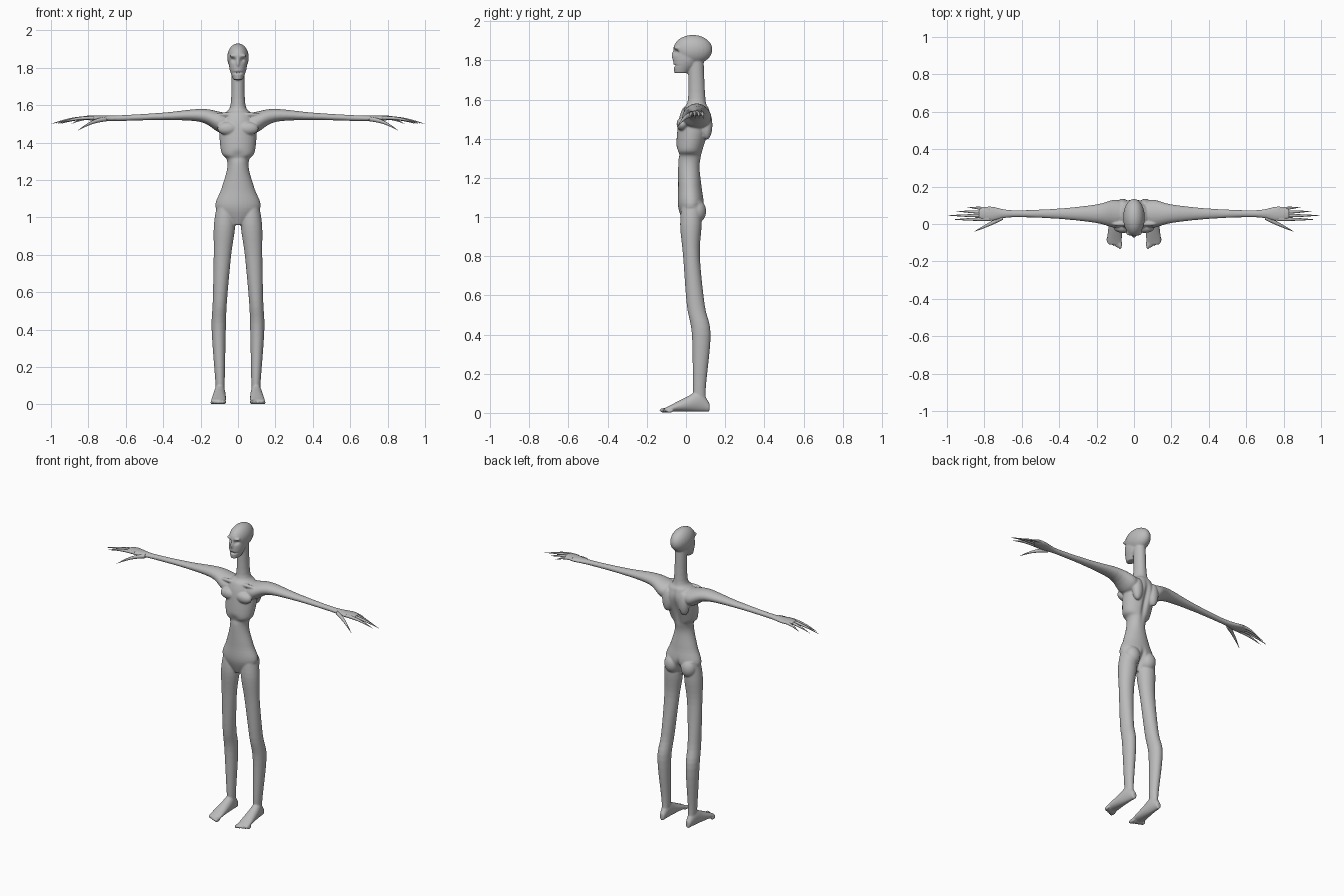
import bpy, bmesh, math
from mathutils import Vector, Matrix

if "Cube" in bpy.data.objects:
    bpy.data.objects.remove(bpy.data.objects["Cube"])

skin = bpy.data.materials.new("grey_skin")
skin.use_nodes = True
grey = (.5, .5, .5, 1)
skin.diffuse_color = grey
skin.node_tree.nodes["Principled BSDF"].inputs["Base Color"].default_value = grey

BOTH_SIDES = (1, -1)
MIDDLE = (1,)


def smooth_sections(sections, steps=5):
    """Fill in between the key sections along a Catmull-Rom spline."""
    keys = [Vector(section) for section in sections]
    keys = [keys[0], *keys, keys[-1]]
    filled = []
    for before, start, end, after in zip(keys, keys[1:], keys[2:], keys[3:]):
        for step in range(steps):
            t = step / steps
            bend_in = (end - before) / 2
            bend_out = (after - start) / 2
            gap = end - start
            filled.append(start + t * (bend_in + t * (3 * gap - 2 * bend_in - bend_out
                                                      + t * (bend_in + bend_out - 2 * gap))))
    return filled + [keys[-1]]


def loft(bm, sections, axis, sides=MIDDLE, count=24):
    """Closed tube of ovals: position, two centre values, two half sizes."""
    for side in sides:
        rings = []
        for along, centre_a, centre_b, half_a, half_b in smooth_sections(sections):
            ring = []
            for k in range(count):
                angle = math.tau * k / count
                point = [centre_a + half_a * math.cos(angle), centre_b + half_b * math.sin(angle)]
                point.insert("xyz".index(axis), along)
                point[0] *= side
                ring.append(bm.verts.new(point))
            rings.append(ring)
        for low, high in zip(rings, rings[1:]):
            for k in range(count):
                bm.faces.new((low[k], low[k - 1], high[k - 1], high[k]))
        bm.faces.new(rings[0])
        bm.faces.new(reversed(rings[-1]))


def blob(bm, centre, size, sides=BOTH_SIDES):
    """Ellipsoid, mirrored by default."""
    for side in sides:
        x, y, z = centre
        place = Matrix.Translation((side * x, y, z)) @ Matrix.Diagonal((*size, 1))
        bmesh.ops.create_uvsphere(bm, u_segments=24, v_segments=16, radius=1, matrix=place)


def upright(sections):
    """Centred sections given as height, half width, front and back."""
    return [(z, 0, (front + back) / 2, half, (back - front) / 2)
            for z, half, front, back in sections]


def finish(bm, name):
    bmesh.ops.recalc_face_normals(bm, faces=bm.faces)
    mesh = bpy.data.meshes.new(name)
    bm.to_mesh(mesh)
    bm.free()
    mesh.materials.append(skin)
    mesh.shade_smooth()
    obj = bpy.data.objects.new(name, mesh)
    bpy.context.collection.objects.link(obj)
    return obj


bm = bmesh.new()

# Torso and neck: crotch, hips, waist, rib edge, chest, shoulders, neck
loft(bm, upright([
    (.96, .03, -.01, .04),
    (1.05, .12, -.04, .09),
    (1.15, .09, -.04, .08),
    (1.25, .06, -.04, .07),
    (1.31, .06, -.04, .08),
    (1.35, .09, -.05, .09),
    (1.48, .1, -.04, .13),
    (1.55, .08, -.02, .12),
    (1.6, .04, .01, .1),
    (1.8, .035, .01, .09)]), "z", count=32)

# Head: skull, then jaw and face, nose and brows
blob(bm, (0, .035, 1.855), (.058, .1, .075), MIDDLE)
loft(bm, upright([
    (1.735, .025, -.06, .01),
    (1.8, .047, -.066, .07),
    (1.88, .045, -.06, .06)]), "z")
blob(bm, (0, -.06, 1.825), (.01, .014, .025), MIDDLE)
blob(bm, (.024, -.045, 1.864), (.02, .018, .01))

# Legs: hip, thigh, knee, calf, ankle, heel
loft(bm, [
    (1.08, .07, .03, .04, .05),
    (.96, .072, .025, .057, .055),
    (.8, .083, .028, .047, .043),
    (.55, .097, .05, .038, .046),
    (.4, .103, .078, .038, .048),
    (.12, .096, .068, .025, .033),
    (.03, .095, .075, .02, .035)], "z", BOTH_SIDES)
blob(bm, (.06, .055, 1.03), (.05, .048, .06))

# Feet: position, half width and top, resting on a flat sole
SOLE = .006
feet = [(.12, .015, .05), (.07, .027, .11), (0, .035, .08), (-.09, .04, .034), (-.11, .03, .025)]
loft(bm, [(y, .1 - y / 20, (top + SOLE) / 2, half, (top - SOLE) / 2)
          for y, half, top in feet], "y", BOTH_SIDES)

# Toes, shrinking outwards
for toe in range(5):
    shrink = 1 - toe / 12
    blob(bm, (.074 + toe / 60, -.108 + toe / 160, .013 * shrink),
         (.0105 * shrink, .028 * shrink, .013 * shrink))

# Arms and palms: position, height, half depth and half thickness
ARM_Y = .055
arms = [(.03, 1.51, .05, .04), (.1, 1.51, .075, .055), (.2, 1.545, .05, .035),
        (.4, 1.54, .028, .02), (.65, 1.53, .019, .015), (.77, 1.53, .04, .014),
        (.83, 1.535, .025, .008)]
loft(bm, [(x, ARM_Y, z, depth, thick) for x, z, depth, thick in arms], "x", BOTH_SIDES)

# Shoulder blades, chest muscles and collar bones
blob(bm, (.06, .105, 1.47), (.034, .03, .075))
blob(bm, (.055, -.018, 1.475), (.055, .03, .035))
blob(bm, (.06, 0, 1.55), (.06, .013, .011))
body = finish(bm, "body")

# Fuse the parts into one skin
fuse = body.modifiers.new("fuse", "REMESH")
fuse.mode = "VOXEL"
fuse.voxel_size = .0045
soften = body.modifiers.new("soften", "SMOOTH")
soften.iterations = 7
bpy.context.view_layer.update()
graph = bpy.context.evaluated_depsgraph_get()
fused = bpy.data.meshes.new_from_object(body.evaluated_get(graph))
body.modifiers.clear()
body.data = fused
fused.materials.clear()
fused.materials.append(skin)
fused.shade_smooth()


def press(x, z, width, height, depth, front=True):
    """Dent the front or back of the skin with a soft brush, on both sides."""
    for vert in fused.vertices:
        if (vert.co.y < .03) == front:
            distance = Vector(((abs(vert.co.x) - x) / width, (vert.co.z - z) / height))
            if distance.length < 3:
                vert.co.y += (depth if front else -depth) * math.exp(-distance.length_squared)


# Eye sockets, mouth, hollow under the ribs, spine and seat cleft
press(.024, 1.842, .013, .012, .014)
press(0, 1.773, .024, .005, .012)
press(0, 1.33, .035, .025, .01)
press(0, 1.42, .016, .1, .016, front=False)
press(0, 1.01, .014, .05, .025, front=False)


def digit(bm, side, base, tip, radius):
    """Slightly arched finger that tapers to a point."""
    base, tip = Vector(base), Vector(tip)
    sections = []
    for step in range(7):
        t = step / 6
        centre = base.lerp(tip, t)
        centre.z += radius * math.sin(math.pi * t)
        half = radius * (1.02 - t ** 2)
        sections.append((*centre, half, half))
    loft(bm, sections, "x", (side,), count=12)


# Four fanned fingers and a thumb on each hand
for name, side in zip(("left_fingers", "right_fingers"), BOTH_SIDES):
    bm = bmesh.new()
    for i, reach in enumerate((.89, .95, 1, .97)):
        digit(bm, side, (.77, .08 - i * .018, 1.532), (reach, .09 - i * .022, 1.5), .0095)
    digit(bm, side, (.7, .035, 1.527), (.857, -.042, 1.464), .0125)
    finish(bm, name)
